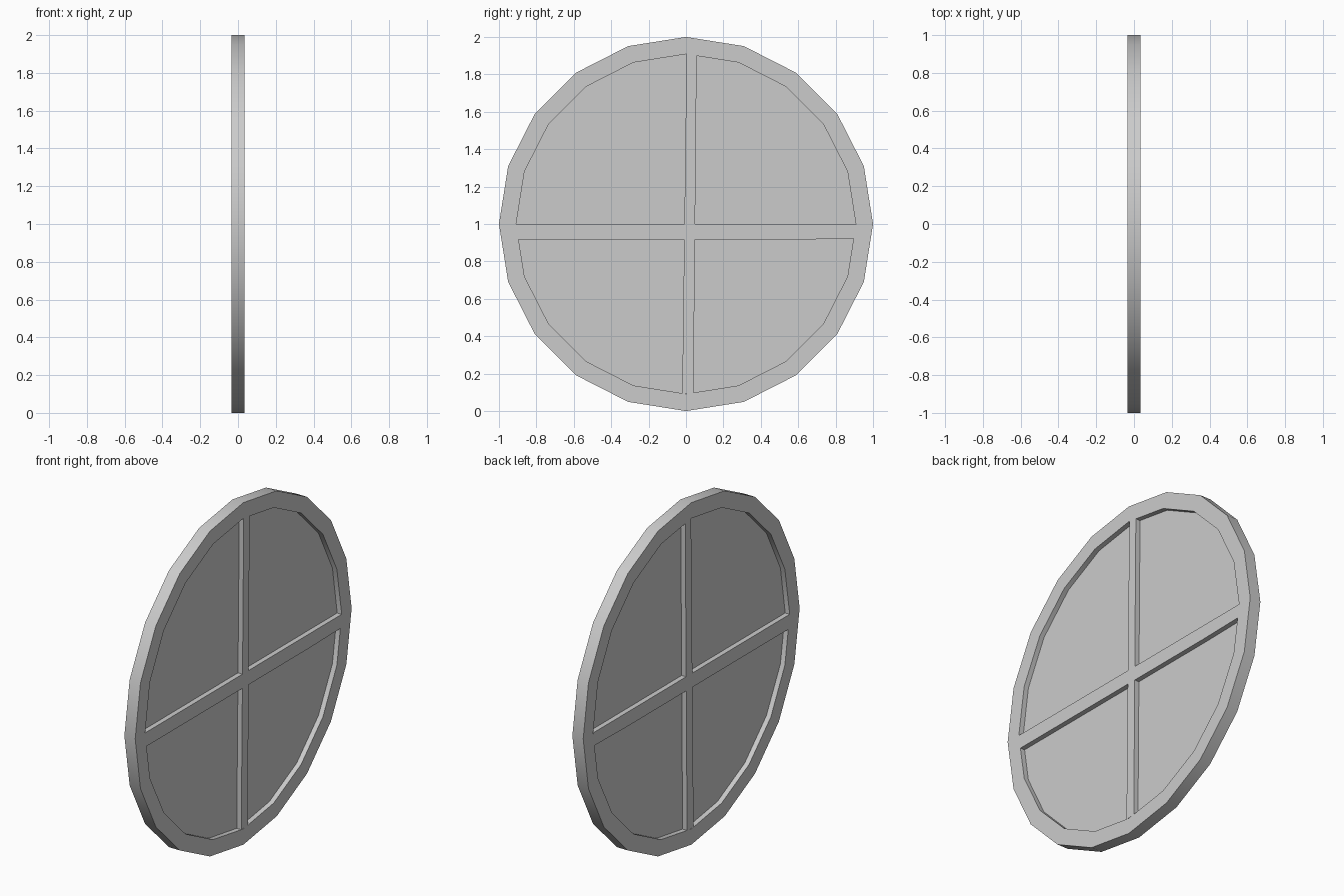
import bpy, bmesh, math

if "Cube" in bpy.data.objects:
    bpy.data.objects.remove(bpy.data.objects["Cube"])

N, CZ, HALF = 20, 1.0, 0.035
R_OUT, R_IN = 1.0, 0.908


def circle(r):
    return [(r * math.cos(2 * math.pi * i / N), CZ + r * math.sin(2 * math.pi * i / N))
            for i in range(N)]


def finish(name, bm):
    bmesh.ops.recalc_face_normals(bm, faces=bm.faces)
    me = bpy.data.meshes.new(name)
    bm.to_mesh(me)
    bm.free()
    ob = bpy.data.objects.new(name, me)
    bpy.context.collection.objects.link(ob)
    bpy.context.view_layer.objects.active = ob
    bpy.ops.object.select_all(action='DESELECT')
    ob.select_set(True)
    bpy.ops.object.shade_smooth_by_angle(angle=math.radians(30))
    return ob


def prism(name, outline, half):
    """Extrude a (y, z) outline symmetrically along x."""
    bm = bmesh.new()
    a = [bm.verts.new((-half, y, z)) for y, z in outline]
    b = [bm.verts.new((half, y, z)) for y, z in outline]
    bm.faces.new(a)
    bm.faces.new(b)
    for i in range(len(a)):
        j = (i + 1) % len(a)
        bm.faces.new((a[i], a[j], b[j], b[i]))
    return finish(name, bm)


# Round outer frame: rectangular section swept through 20 sides
bm = bmesh.new()
loops = [[bm.verts.new((x, y, z)) for y, z in circle(r)]
         for x, r in ((-HALF, R_OUT), (HALF, R_OUT), (HALF, R_IN), (-HALF, R_IN))]
for k in range(4):
    p, q = loops[k], loops[(k + 1) % 4]
    for i in range(N):
        j = (i + 1) % N
        bm.faces.new((p[i], p[j], q[j], q[i]))
finish("round_frame", bm)

# Thin recessed pane
prism("window_pane", circle(R_IN + 0.01), 0.006)

# Crossing glazing bars, slightly uneven, ends just inside the frame
prism("vertical_bar", [(-0.02, 0.095), (0.04, 0.095), (0.057, 1.905), (0.003, 1.908)], HALF)
prism("horizontal_bar", [(-0.9, 0.917), (0.61, 0.917), (0.9, 0.922), (0.907, 1.0), (-0.908, 1.0)], HALF)
